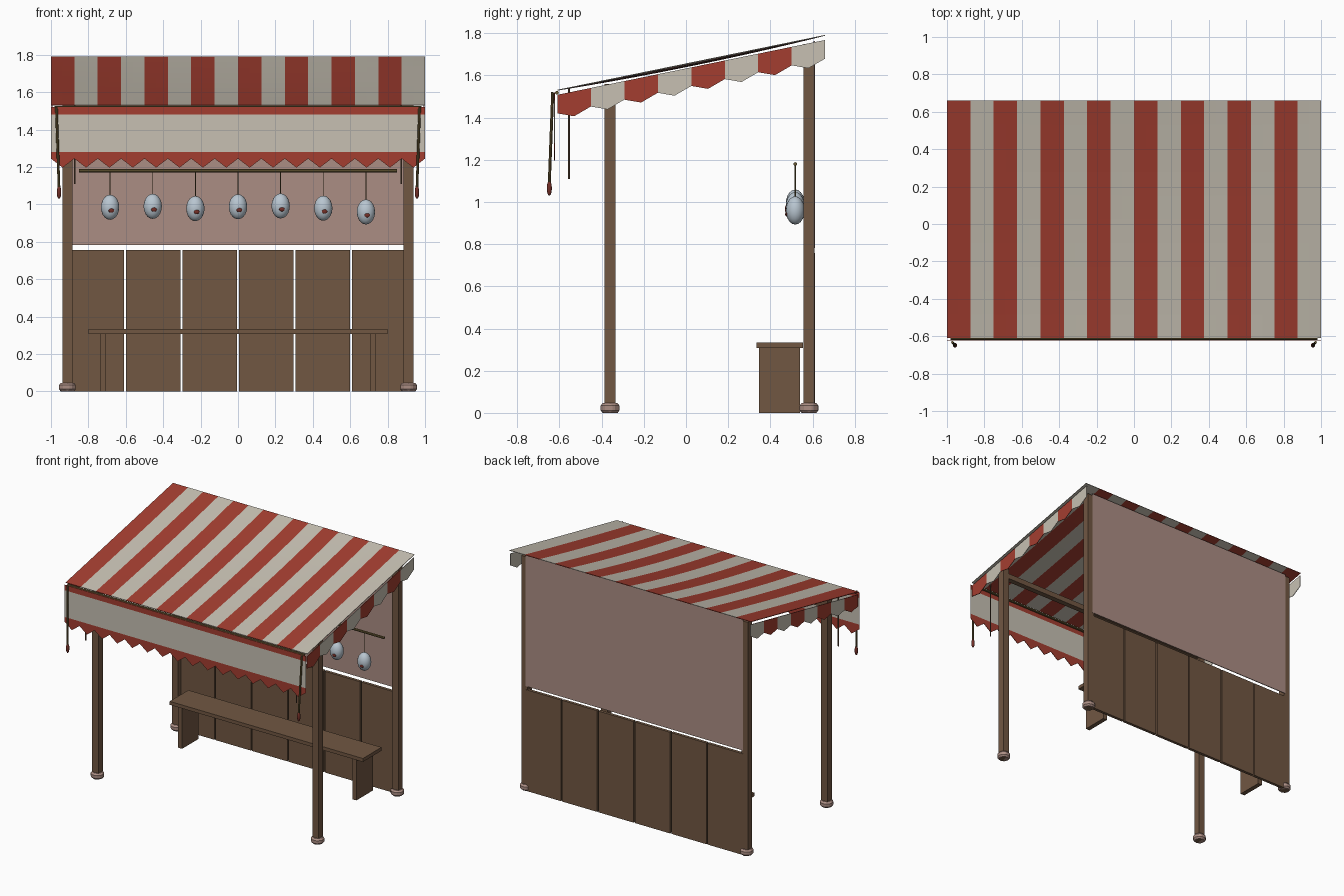
import bpy, bmesh, math
from mathutils import Vector

if "Cube" in bpy.data.objects:
    bpy.data.objects.remove(bpy.data.objects["Cube"])


def material(name, rgb):
    m = bpy.data.materials.new(name)
    m.use_nodes = True
    m.diffuse_color = (*rgb, 1)
    m.node_tree.nodes["Principled BSDF"].inputs["Base Color"].default_value = (*rgb, 1)
    return m


RED = material("awning_red", (0.37, 0.048, 0.03))
CREAM = material("awning_cream", (0.57, 0.53, 0.45))
WOOD = material("brown_wood", (0.165, 0.095, 0.055))
CLOTH = material("dusty_pink", (0.41, 0.27, 0.23))
BAMBOO = material("olive_bamboo", (0.14, 0.10, 0.035))
GLASS = material("pale_blue_glass", (0.48, 0.56, 0.63))
TASSEL = material("dark_red", (0.17, 0.028, 0.02))

FRONT, BACK = -0.61, 0.66
STRIPES = 16


def roof_z(y):
    return 1.53 + 0.26 * (y - FRONT) / (BACK - FRONT)


def finish(name, bm, mats, thickness=0):
    mesh = bpy.data.meshes.new(name)
    bm.to_mesh(mesh)
    bm.free()
    ob = bpy.data.objects.new(name, mesh)
    bpy.context.collection.objects.link(ob)
    for m in mats:
        mesh.materials.append(m)
    if thickness:
        mod = ob.modifiers.new("thickness", "SOLIDIFY")
        mod.thickness = thickness
        mod.offset = 0
    return ob


def box(name, x, y, z, mat):
    """Box from (low, high) pairs on each axis."""
    bm = bmesh.new()
    bmesh.ops.create_cube(bm, size=1)
    for v in bm.verts:
        v.co = [lo + (c + 0.5) * (hi - lo) for c, (lo, hi) in zip(v.co, (x, y, z))]
    return finish(name, bm, [mat])


def rod(name, a, b, radius, mat, sides=8):
    a, b = Vector(a), Vector(b)
    bm = bmesh.new()
    bmesh.ops.create_cone(bm, cap_ends=True, segments=sides, radius1=radius,
                          radius2=radius, depth=(b - a).length)
    ob = finish(name, bm, [mat])
    ob.location = (a + b) / 2
    ob.rotation_mode = "QUATERNION"
    ob.rotation_quaternion = (b - a).to_track_quat("Z", "Y")
    return ob


def ball(name, centre, size, mat):
    bm = bmesh.new()
    bmesh.ops.create_uvsphere(bm, u_segments=16, v_segments=10, radius=1)
    for f in bm.faces:
        f.smooth = True
    ob = finish(name, bm, [mat])
    ob.location = centre
    ob.scale = size
    return ob


# Striped roof cloth with a gentle sag
bm = bmesh.new()
nx, ny = STRIPES * 2, 10
bmesh.ops.create_grid(bm, x_segments=nx, y_segments=ny, size=1)
for f in bm.faces:
    f.material_index = int((f.calc_center_median().x + 1) * STRIPES / 2) % 2
for v in bm.verts:
    u, w = v.co.x, v.co.y
    y = FRONT + (w + 1) / 2 * (BACK - FRONT)
    sag = 0.014 * (1 - w * w) * (1 - u * u)
    v.co = (u, y, roof_z(y) - sag)
finish("roof_cloth", bm, [RED, CREAM], 0.004)

# Scalloped side valances
for side, label in ((1, "left"), (-1, "right")):
    bm = bmesh.new()
    step = (BACK - FRONT) / 8
    for i in range(8):
        a = FRONT + i * step
        m, b = a + step / 2, a + step
        outline = [(a, 0.022), (a, 0.11), (m, 0.14), (b, 0.11), (b, 0.022)]
        f = bm.faces.new([bm.verts.new((side * 0.995, y, roof_z(y) - d)) for y, d in outline])
        f.material_index = i % 2
    finish(label + "_valance", bm, [RED, CREAM], 0.004)

# Front valance: red band, cream panel, red zigzag hem
bm = bmesh.new()
vy = -0.624


def front_face(points, index):
    f = bm.faces.new([bm.verts.new((x, vy, z)) for x, z in points])
    f.material_index = index


front_face([(-1, 1.48), (1, 1.48), (1, 1.52), (-1, 1.52)], 0)
front_face([(-1, 1.28), (1, 1.28), (1, 1.48), (-1, 1.48)], 1)
for i in range(STRIPES):
    a = -1 + i * 2 / STRIPES
    m, b = a + 1 / STRIPES, a + 2 / STRIPES
    front_face([(a, 1.28), (a, 1.245), (m, 1.197), (b, 1.245), (b, 1.28)], 0)
finish("front_valance", bm, [RED, CREAM], 0.004)
rod("front_edge_pole", (-0.98, -0.612, 1.518), (0.98, -0.612, 1.518), 0.009, BAMBOO)

# Posts with chamfered feet
for side, s in (("left", 1), ("right", -1)):
    for end, y, top in (("front", -0.36, 1.56), ("back", 0.583, 1.75)):
        x = s * 0.912
        box(f"{end}_{side}_post", (x - 0.026, x + 0.026), (y - 0.026, y + 0.026), (0, top), WOOD)
        foot = rod(f"{end}_{side}_foot", (x, y, 0), (x, y, 0.046), 0.049, CLOTH)
        bev = foot.modifiers.new("chamfer", "BEVEL")
        bev.width = 0.012
        bev.segments = 1
box("front_beam", (-0.89, 0.89), (-0.38, -0.34), (1.49, 1.53), WOOD)

# Back wall: boards below, hanging cloth above
pitch = 1.81 / 6
for i in range(6):
    a = -0.905 + i * pitch
    box(f"wall_board_{i + 1}", (a + 0.005, a + pitch - 0.005), (0.59, 0.612), (0, 0.757), WOOD)
box("back_cloth", (-0.9, 0.9), (0.605, 0.611), (0.782, 1.762), CLOTH)

# Bench
box("bench_seat", (-0.8, 0.8), (0.335, 0.555), (0.308, 0.334), WOOD)
for side, s in (("left", 1), ("right", -1)):
    x = s * 0.722
    box(f"{side}_bench_leg", (x - 0.017, x + 0.017), (0.345, 0.54), (0, 0.31), WOOD)

# Hanging glass ornaments on a pole
rail_y = 0.518
rod("ornament_pole", (-0.85, rail_y, 1.18), (0.85, rail_y, 1.18), 0.009, BAMBOO)
for i, z in enumerate((0.985, 0.99, 0.978, 0.988, 0.992, 0.98, 0.96)):
    x = (i - 3) * 0.228
    rod(f"ornament_string_{i + 1}", (x, rail_y, z + 0.06), (x, rail_y, 1.18), 0.0025, BAMBOO, 6)
    ball(f"ornament_{i + 1}", (x, rail_y, z), (0.049, 0.045, 0.067), GLASS)
    ball(f"ornament_mark_{i + 1}", (x + 0.007, rail_y - 0.042, z - 0.018),
         (0.015, 0.006, 0.011), TASSEL)

# Corner cords with tassels, and thin inner cords
for side, s in (("left", 1), ("right", -1)):
    rod(f"{side}_cord", (s * 0.971, -0.632, 1.52), (s * 0.957, -0.648, 1.09), 0.007, BAMBOO)
    ball(f"{side}_tassel", (s * 0.957, -0.648, 1.065), (0.012, 0.012, 0.035), TASSEL)
    rod(f"{side}_inner_cord", (s * 0.873, -0.555, 1.11), (s * 0.873, -0.555, 1.54), 0.004, WOOD, 6)
